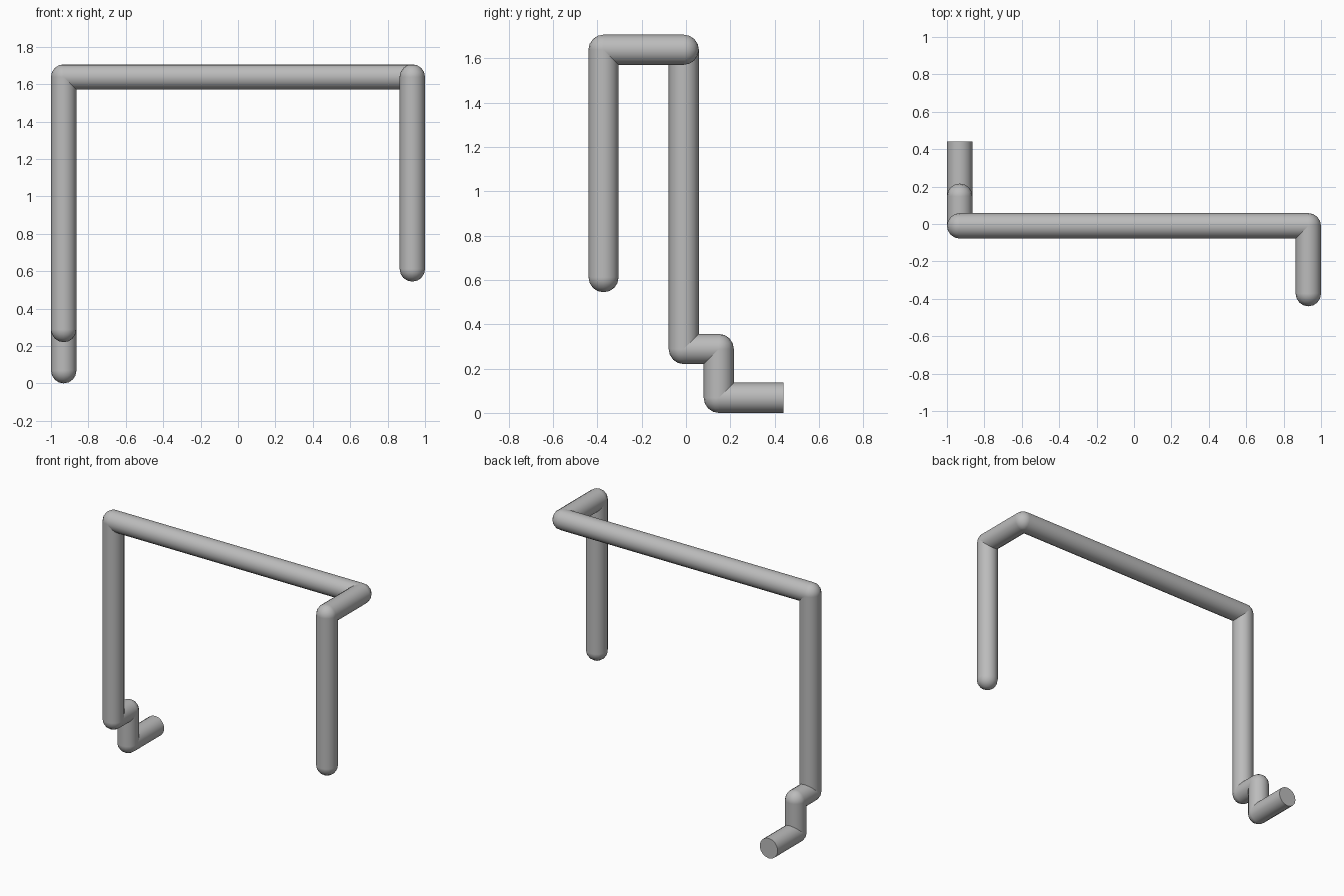
import bpy
import math
from mathutils import Vector

cube = bpy.data.objects.get("Cube")
if cube:
    bpy.data.objects.remove(cube, do_unlink=True)

RADIUS = 0.068
SIDES = 16

grey = bpy.data.materials.new("pipe grey")
grey.use_nodes = True
grey.diffuse_color = (0.5, 0.5, 0.5, 1)
grey.node_tree.nodes["Principled BSDF"].inputs["Base Color"].default_value = (0.5, 0.5, 0.5, 1)


def finish(name):
    obj = bpy.context.object
    obj.name = name
    obj.data.materials.append(grey)
    bpy.ops.object.shade_smooth_by_angle(angle=math.radians(40))


def pipe(name, a, b):
    # Straight round tube between two points
    axis = b - a
    bpy.ops.mesh.primitive_cylinder_add(
        vertices=SIDES, radius=RADIUS, depth=axis.length, location=(a + b) / 2,
        rotation=axis.to_track_quat('Z', 'Y').to_euler())
    finish(name)


def elbow(name, centre):
    # Rounded joint between tubes
    bpy.ops.mesh.primitive_uv_sphere_add(
        segments=SIDES, ring_count=SIDES // 2, radius=RADIUS, location=centre)
    finish(name)


# Centre line from the rounded hanging end to the flat open end
path = [Vector(p) for p in (
    (0.932, -0.372, 0.612),
    (0.932, -0.372, 1.638),
    (0.932, -0.01, 1.638),
    (-0.932, -0.01, 1.638),
    (-0.932, -0.01, 0.288),
    (-0.932, 0.148, 0.288),
    (-0.932, 0.148, 0.068),
    (-0.932, 0.44, 0.068),
)]
pipes = ["left_drop_pipe", "left_top_pipe", "cross_pipe", "right_drop_pipe",
         "upper_step_pipe", "step_drop_pipe", "outlet_pipe"]
joints = ["rounded_end", "left_front_elbow", "left_back_elbow", "right_top_elbow",
          "right_lower_elbow", "step_elbow", "outlet_elbow"]

for i, name in enumerate(pipes):
    pipe(name, path[i], path[i + 1])
for name, point in zip(joints, path):
    elbow(name, point)
